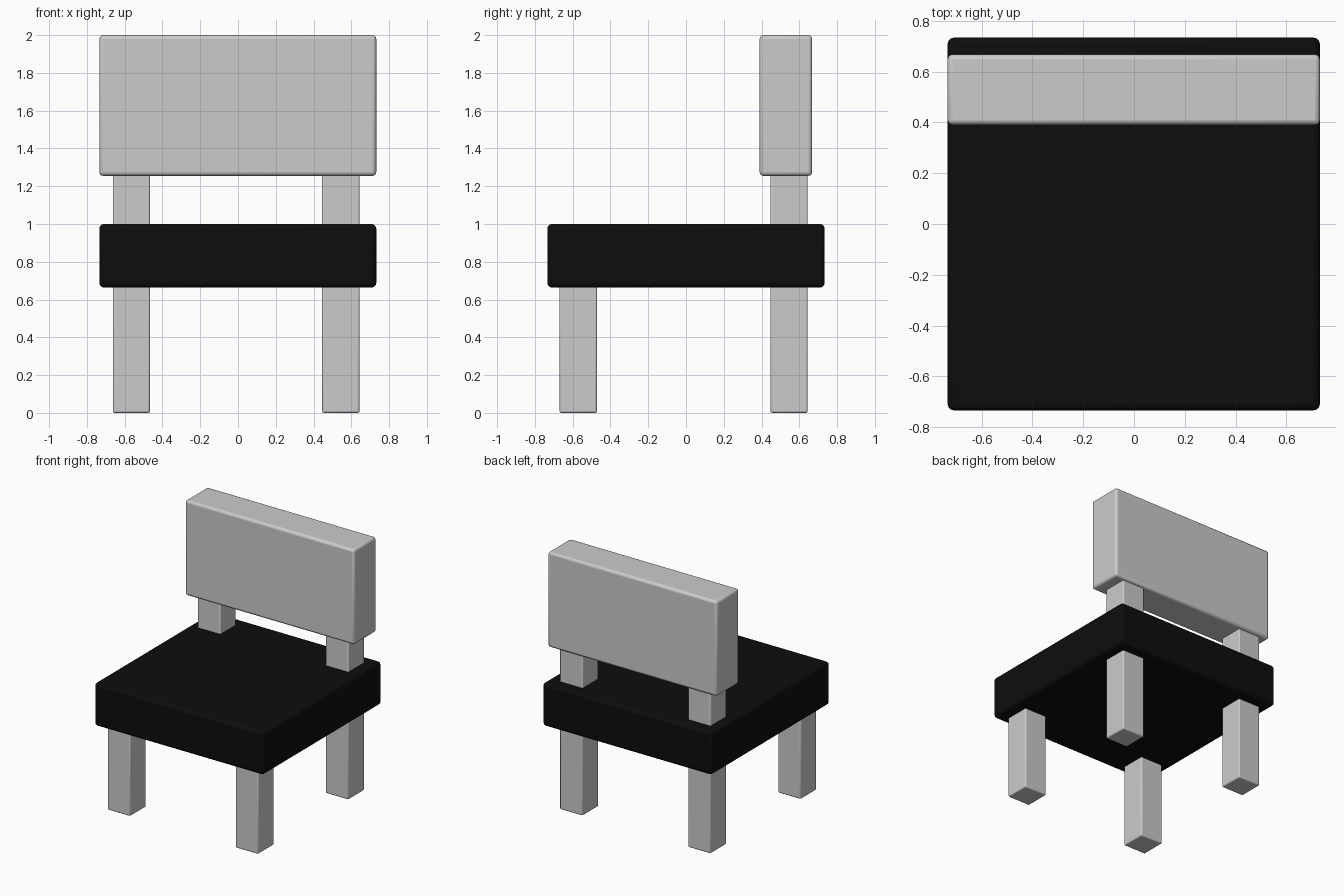
import bpy
import math

if "Cube" in bpy.data.objects:
    bpy.data.objects.remove(bpy.data.objects["Cube"])


def box(name, x, y, z, bevel, segments=3, material=None):
    """Rounded box spanning the given (min, max) ranges."""
    spans = (x, y, z)
    bpy.ops.mesh.primitive_cube_add(size=1, location=[(a + b) / 2 for a, b in spans])
    ob = bpy.context.object
    ob.name = name
    ob.scale = [b - a for a, b in spans]
    bpy.ops.object.transform_apply(location=False, rotation=False, scale=True)
    mod = ob.modifiers.new("Rounded edges", 'BEVEL')
    mod.width = bevel
    mod.segments = segments
    bpy.ops.object.shade_smooth_by_angle(angle=math.radians(40))
    if material:
        ob.data.materials.append(material)
    return ob


black = bpy.data.materials.new("black_cushion")
black.diffuse_color = (0.004, 0.004, 0.004, 1)
black.use_nodes = True
black.node_tree.nodes["Principled BSDF"].inputs["Base Color"].default_value = black.diffuse_color

# Seat cushion and backrest
box("seat", (-0.734, 0.732), (-0.734, 0.734), (0.663, 1.0), 0.025, material=black)
box("backrest", (-0.734, 0.732), (0.39, 0.668), (1.255, 2.0), 0.02)

# Legs: the back pair runs up through the seat into the backrest
for side, x in (("left", (-0.663, -0.466)), ("right", (0.445, 0.643))):
    box(f"front_leg_{side}", x, (-0.669, -0.471), (0, 0.70), 0.01)
    box(f"back_leg_{side}", x, (0.447, 0.644), (0, 1.30), 0.01)
